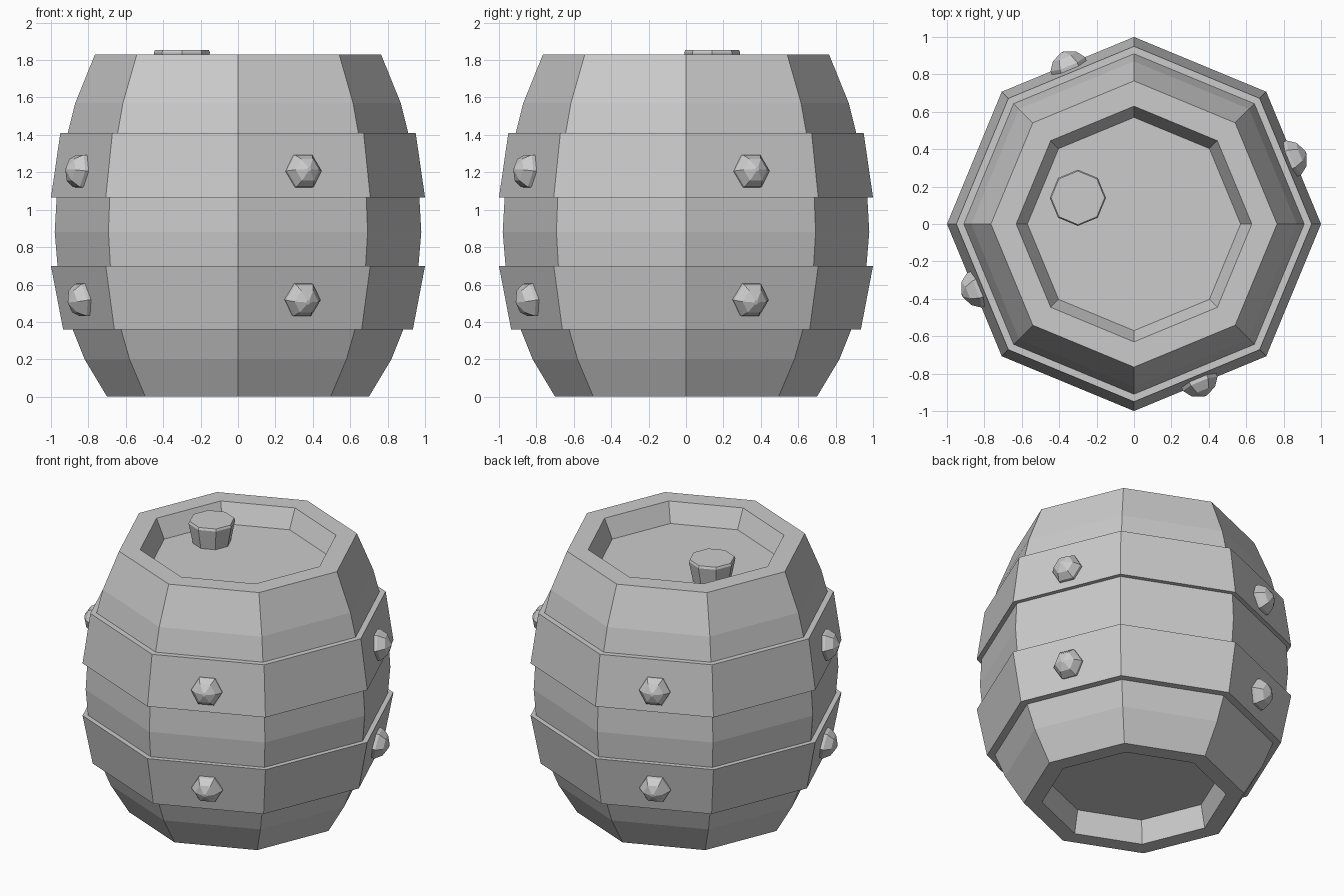
import bpy, bmesh
from math import sin, cos, tau, radians, atan2
from mathutils import Matrix, Vector

if "Cube" in bpy.data.objects:
    bpy.data.objects.remove(bpy.data.objects["Cube"])


def lathe(name, profile, sides=8, closed=False, matrix=Matrix()):
    """Spin (radius, z) points into a flat-faced solid; ends are capped unless closed."""
    bm = bmesh.new()
    rings = [[bm.verts.new((r * cos(tau * i / sides), r * sin(tau * i / sides), z))
              for i in range(sides)] for r, z in profile]
    pairs = list(zip(rings, rings[1:]))
    if closed:
        pairs.append((rings[-1], rings[0]))
    else:
        bm.faces.new(rings[0][::-1])
        bm.faces.new(rings[-1])
    for a, b in pairs:
        for i in range(sides):
            j = (i + 1) % sides
            bm.faces.new((a[i], a[j], b[j], b[i]))
    bmesh.ops.remove_doubles(bm, verts=bm.verts, dist=0.0001)
    bmesh.ops.recalc_face_normals(bm, faces=bm.faces)
    bm.transform(matrix)
    mesh = bpy.data.meshes.new(name)
    bm.to_mesh(mesh)
    bm.free()
    obj = bpy.data.objects.new(name, mesh)
    bpy.context.collection.objects.link(obj)
    return obj


# Barrel body with recessed bottom and lid
lathe("barrel_body", [
    (0.555, 0.16), (0.585, 0), (0.70, 0), (0.82, 0.20), (0.90, 0.40),
    (0.965, 0.70), (0.98, 0.88), (0.97, 1.06), (0.91, 1.41), (0.87, 1.57),
    (0.765, 1.83), (0.63, 1.83), (0.57, 1.70)])

# Bung plug standing in the lid recess
lathe("bung", [(0.12, 1.69), (0.15, 1.84), (0.143, 1.855)],
      matrix=Matrix.Translation((-0.3, 0.14, 0)))

# Hoops, each with four faceted studs on alternating faces
stud_profile = [(0.10, -0.03), (0.10, 0.02), (0.068, 0.065), (0.012, 0.09)]
hoops = [("lower", 0.935, 0.36, 1.0, 0.70, 0.52),
         ("upper", 1.0, 1.065, 0.95, 1.41, 1.205)]
for label, r0, z0, r1, z1, stud_z in hoops:
    lathe(label + "_hoop", [(r0, z0), (r1, z1), (r1 - 0.06, z1), (r0 - 0.06, z0)],
          closed=True)
    apothem = (r0 + (r1 - r0) * (stud_z - z0) / (z1 - z0)) * cos(tau / 16)
    tilt = atan2((r1 - r0) * cos(tau / 16), z1 - z0)
    for k in range(4):
        place = (Matrix.Rotation(radians(22.5 + 90 * k), 4, 'Z')
                 @ Matrix.Translation((apothem, 0, stud_z))
                 @ Matrix.Rotation(radians(90) + tilt, 4, 'Y')
                 @ Matrix.Rotation(radians(30), 4, 'Z'))
        lathe(f"{label}_stud_{k + 1}", stud_profile, sides=6, matrix=place)
